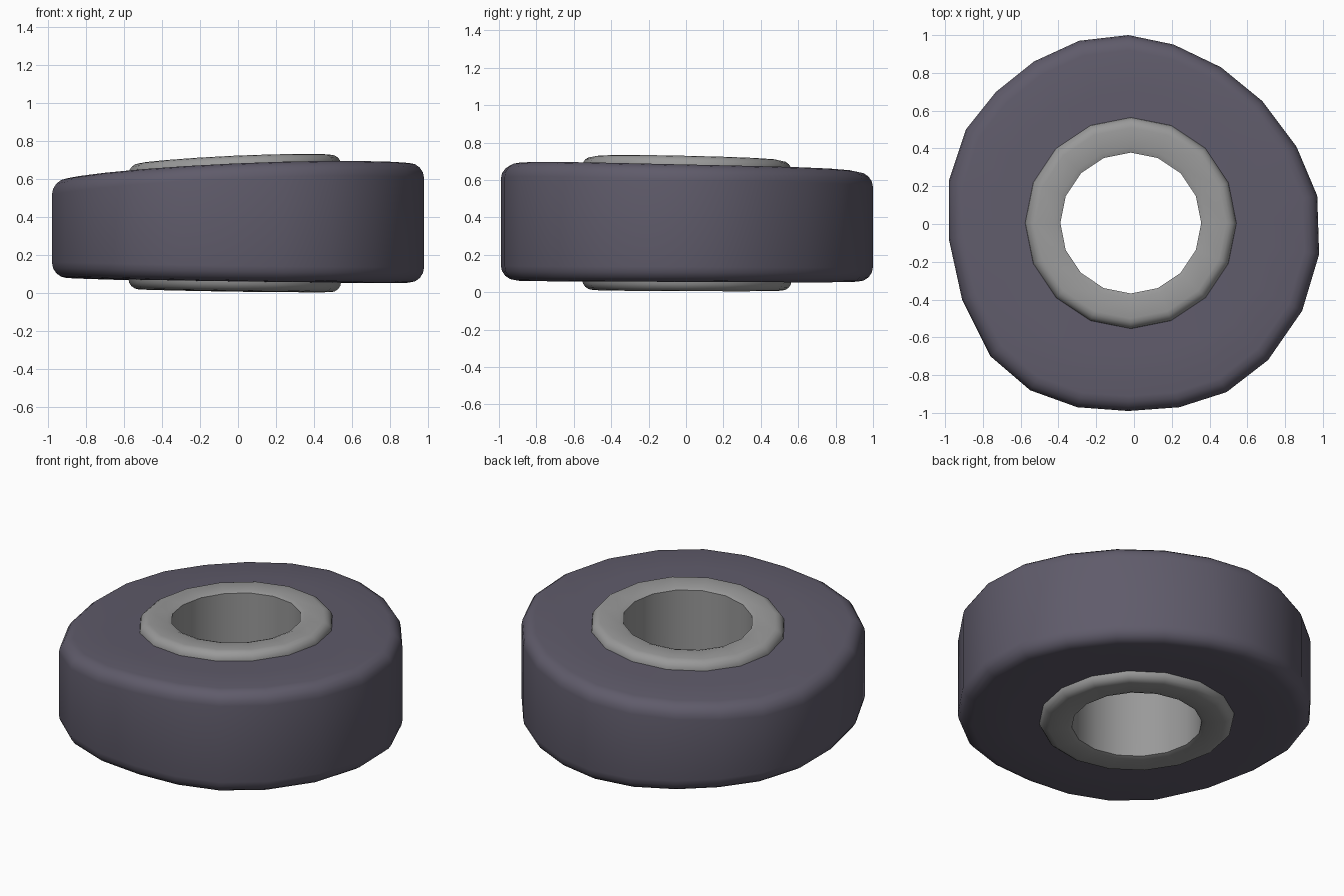
import bpy
import bmesh
from math import sin, cos, pi, radians
from mathutils import Vector

cube = bpy.data.objects.get("Cube")
if cube:
    bpy.data.objects.remove(cube, do_unlink=True)


def material(name, colour):
    mat = bpy.data.materials.new(name)
    mat.use_nodes = True
    mat.diffuse_color = colour
    mat.node_tree.nodes["Principled BSDF"].inputs["Base Color"].default_value = colour
    return mat


# Gently warped faces of the hand-made wheel
def top_height(x, y):
    return 0.664 + 0.044 * x - 0.022 * y - 0.026 * x * x


def bottom_height(x, y):
    return 0.06 - 0.014 * x - 0.004 * y + 0.01 * x * x


def corner(radius, size, steps):
    """Rounded corner as (radius, depth below the face), from face to wall."""
    arc = [i / steps * pi / 2 for i in range(steps + 1)]
    return [(radius - size * (1 - sin(a)), size * (1 - cos(a))) for a in arc]


def lathe(name, outline, centre, half_profile, lift, mat):
    """Sweep a half profile, mirrored between both faces, round an outline."""
    bm = bmesh.new()
    columns = []
    for direction in outline:
        top, bottom = [], []
        for radius, depth in half_profile:
            x, y = centre + direction * radius
            top.append(bm.verts.new((x, y, top_height(x, y) + lift - depth)))
            bottom.append(bm.verts.new((x, y, bottom_height(x, y) - lift + depth)))
        columns.append(top + bottom[::-1])
    for i, a in enumerate(columns):
        b = columns[(i + 1) % len(columns)]
        for j in range(len(a)):
            k = (j + 1) % len(a)
            bm.faces.new((a[j], a[k], b[k], b[j]))
    bmesh.ops.recalc_face_normals(bm, faces=bm.faces)
    mesh = bpy.data.meshes.new(name)
    bm.to_mesh(mesh)
    bm.free()
    mesh.materials.append(mat)
    obj = bpy.data.objects.new(name, mesh)
    bpy.context.collection.objects.link(obj)
    bpy.ops.object.select_all(action="DESELECT")
    obj.select_set(True)
    bpy.context.view_layer.objects.active = obj
    bpy.ops.object.shade_smooth_by_angle(angle=radians(35))
    return obj


dark_rubber = material("dark purple grey rubber", (0.115, 0.105, 0.145, 1))
grey_metal = material("grey metal", (0.32, 0.32, 0.32, 1))

# Tyre: slightly uneven outline with soft shoulders
tyre_outline = [Vector(p) for p in (
    (-.03, 1), (.21, .95), (.46, .83), (.68, .65), (.86, .41), (.97, .15),
    (.98, -.16), (.89, -.46), (.71, -.72), (.49, -.89), (.24, -.97),
    (-.03, -.99), (-.3, -.97), (-.55, -.88), (-.76, -.7), (-.91, -.4),
    (-.98, -.08), (-.98, .23), (-.89, .5), (-.73, .7), (-.53, .86), (-.29, .97))]
tyre_profile = [(0.47, 0), (0.7, 0)] + corner(1, 0.08, 4)
lathe("tyre", tyre_outline, Vector((0, 0)), tyre_profile, 0, dark_rubber)

# Hub: open sleeve standing proud of the tyre on both faces
sides = 16
hub_outline = [Vector((sin(2 * pi * i / sides), cos(2 * pi * i / sides)))
               for i in range(sides)]
hub_profile = [(0.373, 0.012), (0.4, 0.002)] + corner(0.56, 0.055, 4)
lathe("hub_sleeve", hub_outline, Vector((-0.017, 0.005)), hub_profile, 0.05, grey_metal)
